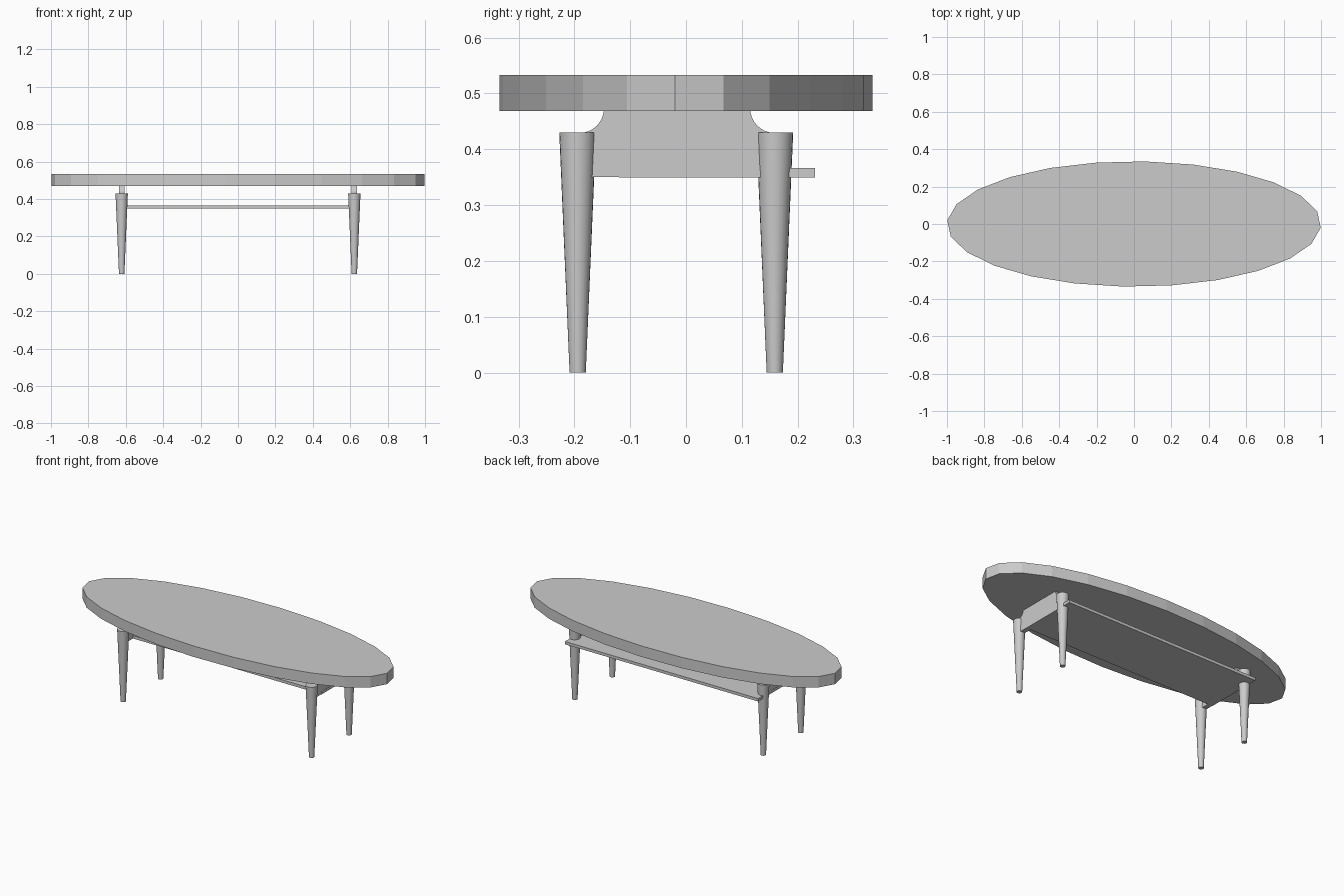
import bpy, bmesh
from math import cos, sin, pi, radians

if "Cube" in bpy.data.objects:
    bpy.data.objects.remove(bpy.data.objects["Cube"])


def extrude_outline(name, points, vector):
    """Closed solid from a planar outline pushed along a vector."""
    bm = bmesh.new()
    face = bm.faces.new([bm.verts.new(p) for p in points])
    ext = bmesh.ops.extrude_face_region(bm, geom=[face], use_keep_orig=True)
    verts = [g for g in ext["geom"] if isinstance(g, bmesh.types.BMVert)]
    bmesh.ops.translate(bm, verts=verts, vec=vector)
    bmesh.ops.recalc_face_normals(bm, faces=bm.faces[:])
    mesh = bpy.data.meshes.new(name)
    bm.to_mesh(mesh)
    bm.free()
    obj = bpy.data.objects.new(name, mesh)
    bpy.context.collection.objects.link(obj)
    return obj


# Oval tabletop with 24 flat sides
angles = [radians(-3.4 + 15 * i) for i in range(24)]
extrude_outline("tabletop", [(cos(a), 0.335 * sin(a), 0.468) for a in angles], (0, 0, 0.065))

FRONT_Y, BACK_Y, LEG_X = -0.194, 0.159, 0.622
LEG_TOP, PANEL_BOTTOM, PANEL_TOP = 0.43, 0.35, 0.47

# End panel profile with scooped upper corners
R = 0.044
scoop = [(R * cos(t), R * sin(t)) for t in [-pi / 2 + pi / 2 * i / 8 for i in range(9)]]
cy = PANEL_TOP + 0.003
profile = [(FRONT_Y, PANEL_BOTTOM), (FRONT_Y, cy - R)]
profile += [(FRONT_Y + 0.003 + u, min(cy + v, PANEL_TOP)) for u, v in scoop]
profile += [(BACK_Y - u, min(cy + v, PANEL_TOP)) for u, v in reversed(scoop)]
profile += [(BACK_Y, cy - R), (BACK_Y, PANEL_BOTTOM)]

for side, label in ((-1, "left"), (1, "right")):
    x = side * LEG_X
    extrude_outline(f"{label}_end_panel", [(x - 0.014, y, z) for y, z in profile], (0.028, 0, 0))
    # Tapered round legs
    for y, end in ((FRONT_Y, "front"), (BACK_Y, "back")):
        bpy.ops.mesh.primitive_cone_add(vertices=24, radius1=0.0145, radius2=0.033,
                                        depth=LEG_TOP, location=(x, y, LEG_TOP / 2))
        leg = bpy.context.object
        leg.name = f"{end}_{label}_leg"
        bpy.ops.object.shade_smooth_by_angle()

# Thin lower shelf, set back past the rear legs
SX = LEG_X + 0.015
extrude_outline("lower_shelf", [(-SX, -0.12, 0.349), (SX, -0.12, 0.349),
                                (SX, 0.231, 0.349), (-SX, 0.231, 0.349)], (0, 0, 0.017))
